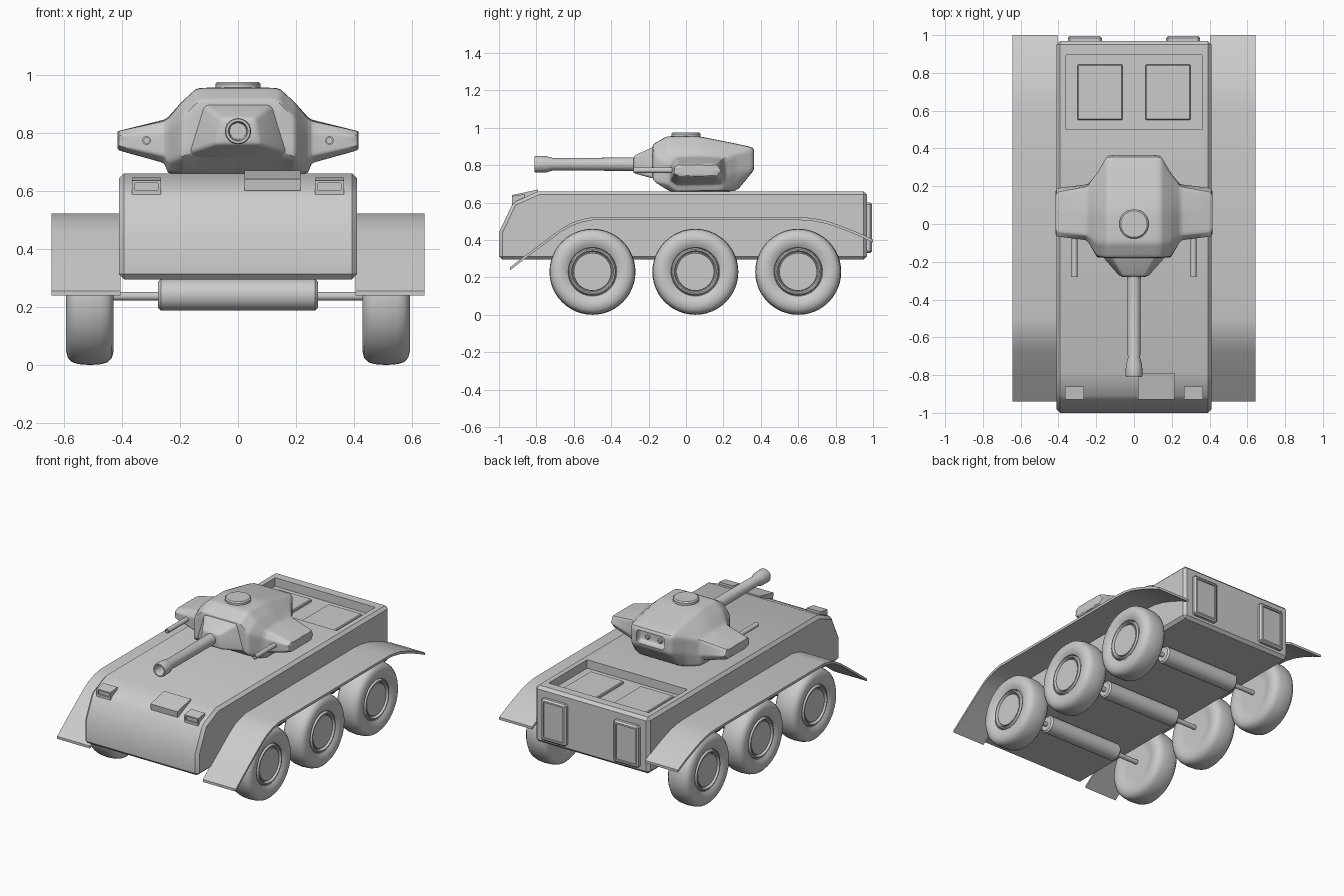
import bpy, bmesh, math

if "Cube" in bpy.data.objects:
    bpy.data.objects.remove(bpy.data.objects["Cube"])

cutters = []

def loft(name, rings):
    """Skin a list of equal-length closed rings and cap both ends."""
    bm = bmesh.new()
    vs = [[bm.verts.new(p) for p in r] for r in rings]
    n = len(rings[0])
    for a, b in zip(vs, vs[1:]):
        for i in range(n):
            j = (i + 1) % n
            bm.faces.new((a[i], a[j], b[j], b[i]))
    bm.faces.new(vs[0])
    bm.faces.new(vs[-1])
    bmesh.ops.recalc_face_normals(bm, faces=bm.faces)
    me = bpy.data.meshes.new(name)
    bm.to_mesh(me)
    bm.free()
    ob = bpy.data.objects.new(name, me)
    bpy.context.collection.objects.link(ob)
    return ob

def prism(name, yz, x0, x1):
    return loft(name, [[(x, y, z) for y, z in yz] for x in (x0, x1)])

def box(name, x0, x1, y0, y1, z0, z1):
    return prism(name, [(y0, z0), (y1, z0), (y1, z1), (y0, z1)], x0, x1)

def lathe(name, axis, profile, centre, n=32):
    """Turn (distance, radius) points around an axis through centre."""
    rings = []
    for a, r in profile:
        ring = []
        for i in range(n):
            t = 2 * math.pi * i / n
            c, s = r * math.cos(t), r * math.sin(t)
            p = {'X': (a, c, s), 'Y': (c, a, s), 'Z': (c, s, a)}[axis]
            ring.append([p[k] + centre[k] for k in range(3)])
        rings.append(ring)
    return loft(name, rings)

def bevel(ob, width, segments=1):
    m = ob.modifiers.new("Bevel", 'BEVEL')
    m.width, m.segments, m.limit_method = width, segments, 'ANGLE'
    m.angle_limit = math.radians(40)
    return ob

def cut(ob, cutter):
    m = ob.modifiers.new("Cut", 'BOOLEAN')
    m.object, m.solver = cutter, 'EXACT'
    cutter.hide_render = True
    cutters.append(cutter)

# Hull with sunken rear deck
hull = prism("hull", [(-1.0, .295), (-1.0, .44), (-.925, .6), (-.79, .66),
                      (.968, .66), (.968, .295)], -.41, .41)
bevel(hull, .018)
cut(hull, box("deck_cutter", -.36, .36, .5, .895, .605, .75))

# Deck hatches, rear doors, front lamps
for s, side in ((-1, "left"), (1, "right")):
    bevel(box(f"deck_hatch_{side}", s * .06, s * .30, .55, .845, .60, .622), .005)
    door = bevel(box(f"rear_door_{side}", s * .17, s * .35, .95, .995, .33, .60), .01)
    cut(door, box("door_cutter", s * .19, s * .33, .985, 1.05, .35, .58))
    lamp = prism(f"front_lamp_{side}", [(-.93, .585), (-.93, .635), (-.86, .645), (-.86, .60)],
                 s * .265, s * .365)
    cut(lamp, box("lamp_cutter", s * .275, s * .355, -1, -.92, .602, .627))
prism("driver_hatch", [(-.925, .60), (-.93, .64), (-.79, .67), (-.79, .64)], .022, .215)

# Mudguards
top = [(-.94, .255), (-.80, .362), (-.67, .458), (-.62, .488), (-.56, .51), (-.5, .522),
       (.61, .522), (.68, .517), (.75, .503), (.83, .476), (.92, .44), (1.0, .402)]
guard = top + [(y, z - .016) for y, z in reversed(top)]
for s, side in ((-1, "left"), (1, "right")):
    prism(f"mudguard_{side}", guard, s * .405, s * .642)

# Wheels and axles
tyre = [(.44, .10), (.44, .125), (.432, .15), (.428, .18), (.434, .205), (.448, .22),
        (.47, .227), (.51, .23), (.55, .227), (.572, .22), (.586, .205), (.592, .18),
        (.588, .15), (.575, .13), (.565, .127), (.575, .126), (.583, .12), (.583, .113),
        (.575, .108), (.565, .106), (.565, .102), (.575, .10)]
for i, y in enumerate((-.5, .05, .6)):
    for s, side in ((-1, "left"), (1, "right")):
        lathe(f"wheel_{side}_{i + 1}", 'X', [(s * a, r) for a, r in tyre], (0, y, .23), 48)
    lathe(f"axle_rod_{i + 1}", 'X', [(-.46, .015), (.46, .015)], (0, y, .237), 16)
    lathe(f"axle_housing_{i + 1}", 'X', [(-.275, .045), (-.265, .055), (.265, .055), (.275, .045)],
          (0, y, .242))

# Turret: side profiles lofted across the width, from centre out to the pod tips
sections = [
    (.14, [(-.18, .735), (-.18, .91), (-.10, .955), (.07, .955),
           (.365, .895), (.365, .775), (.27, .66), (-.08, .655)]),
    (.195, [(-.178, .715), (-.172, .85), (-.10, .905), (.07, .905),
            (.27, .865), (.27, .76), (.24, .66), (-.08, .655)]),
    (.24, [(-.10, .70), (-.10, .81), (-.07, .85), (.07, .855),
           (.21, .84), (.215, .74), (.20, .665), (-.05, .66)]),
    (.255, [(-.085, .72), (-.085, .80), (-.06, .84), (.07, .845),
            (.2, .835), (.21, .74), (.19, .70), (-.05, .695)]),
    (.415, [(-.065, .755), (-.065, .79), (-.04, .805), (.07, .805),
            (.17, .805), (.19, .77), (.17, .74), (-.04, .74)]),
]
rings = [[(-x, y, z) for y, z in p] for x, p in reversed(sections)]
rings += [[(x, y, z) for y, z in p] for x, p in sections]
turret = loft("turret", rings)
crease = turret.data.attributes.new("crease_edge", 'FLOAT', 'EDGE')
for c in crease.data:
    c.value = .5
sub = turret.modifiers.new("Subdivision", 'SUBSURF')
sub.levels = sub.render_levels = 3
cut(turret, bevel(box("vent_cutter", -.1, .1, .325, .5, .79, .875), .02, 3))

# Rear vent knobs, roof hatch
for s, side in ((-1, "left"), (1, "right")):
    lathe(f"vent_knob_{side}", 'Y', [(.31, .014), (.335, .014), (.34, .009)], (s * .045, 0, .825), 16)
lathe("roof_hatch", 'Z', [(.93, .078), (.968, .078), (.975, .07)], (0, 0, 0), 40)

# Gun mount and main gun
def mount_ring(y, wt, wb, z0, z1):
    return [(-wb, y, z0), (wb, y, z0), (wt, y, z1), (-wt, y, z1)]
bevel(loft("gun_mount", [mount_ring(-.15, .125, .185, .71, .905),
                         mount_ring(-.18, .115, .165, .73, .895),
                         mount_ring(-.28, .06, .075, .757, .85)]), .015, 3)
lathe("main_gun", 'Y', [(-.25, .036), (-.71, .033), (-.745, .043), (-.80, .045), (-.81, .042),
                        (-.81, .034), (-.80, .03), (-.70, .028)], (0, 0, .805))

# Side guns on the pods
for s, side in ((-1, "left"), (1, "right")):
    lathe(f"side_gun_{side}", 'Y', [(-.03, .015), (-.28, .015), (-.28, .009), (-.24, .009)],
          (s * .315, 0, .773), 20)

# Bake modifiers, drop cutters, shade
parts = [o for o in bpy.context.scene.objects if o not in cutters]
bpy.ops.object.select_all(action='DESELECT')
for o in parts:
    o.select_set(True)
bpy.context.view_layer.objects.active = parts[0]
bpy.ops.object.convert(target='MESH')
for c in cutters:
    bpy.data.objects.remove(c)
bpy.ops.object.shade_smooth_by_angle(angle=math.radians(32))
